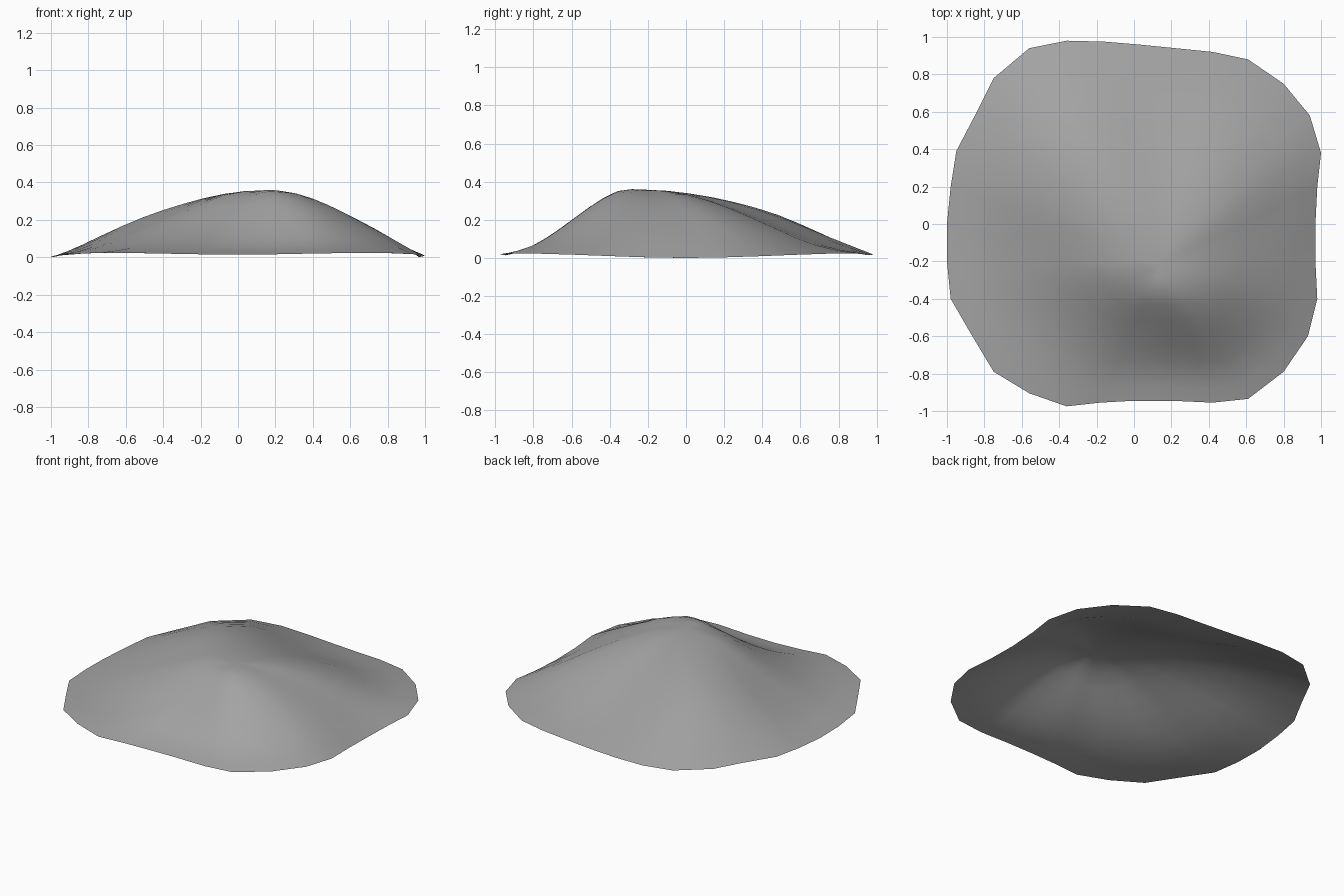
import bpy, bmesh
from math import atan2, sin, tau
from mathutils import Vector

cube = bpy.data.objects.get("Cube")
if cube:
    bpy.data.objects.remove(cube, do_unlink=True)

# Ground outline of the hill, counter-clockwise from the right side
OUTLINE = [(.97, 0), (.98, .2), (1, .38), (.94, .58), (.8, .75), (.61, .88),
           (.42, .92), (.22, .94), (.02, .96), (-.16, .975), (-.36, .98), (-.56, .94),
           (-.75, .78), (-.84, .6), (-.95, .39), (-.98, .2), (-1, 0), (-1, -.2),
           (-.98, -.4), (-.87, -.59), (-.75, -.79), (-.56, -.905), (-.36, -.975), (-.18, -.955),
           (0, -.945), (.2, -.945), (.42, -.955), (.61, -.935), (.8, -.79), (.93, -.6),
           (.98, -.4), (.97, -.2)]

# Heights down the slope in eight directions, turning from +x towards +y
SLOPES = [(.338, .28, .2, .11), (.335, .268, .178, .08),
          (.33, .26, .165, .075), (.34, .3, .238, .138),
          (.335, .245, .142, .057), (.32, .2, .105, .05),
          (.35, .255, .145, .055), (.345, .272, .17, .078)]
PEAK = Vector((.15, -.21, .358))
RINGS = 10


def spline(a, b, c, d, t):
    """Smooth curve from b to c, guided by neighbours a and d."""
    m, n = (c - a) / 2, (d - b) / 2
    s = 1 - t
    return b * (1 + 2 * t) * s * s + m * t * s * s + c * t * t * (3 - 2 * t) - n * t * t * s


def slope_heights(angle):
    """Blend the slope profiles of the nearest directions."""
    u = (angle % tau) / tau * len(SLOPES)
    i = int(u)
    near = [SLOPES[(i + k) % len(SLOPES)] for k in (-1, 0, 1, 2)]
    return [spline(*column, u - i) for column in zip(*near)]


def rim_height(x, y):
    """The edge lifts a little at the corners and along front and back."""
    a = atan2(y, x)
    return .016 * sin(2 * a) ** 2 + .014 * sin(a) ** 2


def spoke(x, y):
    """Points from just below the peak out to one point of the outline."""
    rim = Vector((x, y, rim_height(x, y)))
    angle = atan2(y - PEAK.y, x - PEAK.x)
    heights = [PEAK.z, *slope_heights(angle), rim.z]
    padded = [heights[1], *heights, 2 * heights[-1] - heights[-2]]
    points = []
    for ring in range(1, RINGS + 1):
        t = ring / RINGS
        u = t * (len(heights) - 1)
        i = min(int(u), len(heights) - 2)
        point = PEAK.lerp(rim, t)
        point.z = spline(*padded[i:i + 4], u - i)
        points.append(point)
    return points


# Hill surface, open underneath
bm = bmesh.new()
top = bm.verts.new(PEAK)
spokes = [[bm.verts.new(p) for p in spoke(x, y)] for x, y in OUTLINE]
for left, right in zip(spokes, spokes[1:] + spokes[:1]):
    bm.faces.new((top, left[0], right[0]))
    for k in range(RINGS - 1):
        bm.faces.new((left[k], left[k + 1], right[k + 1], right[k]))
for face in bm.faces:
    face.smooth = True

mesh = bpy.data.meshes.new("hill")
bm.to_mesh(mesh)
bm.free()
hill = bpy.data.objects.new("hill", mesh)
bpy.context.collection.objects.link(hill)

# Plain grey rock colour
grey = bpy.data.materials.new("rock grey")
grey.use_nodes = True
colour = (.37, .37, .37, 1)
grey.diffuse_color = colour
grey.node_tree.nodes["Principled BSDF"].inputs["Base Color"].default_value = colour
mesh.materials.append(grey)
